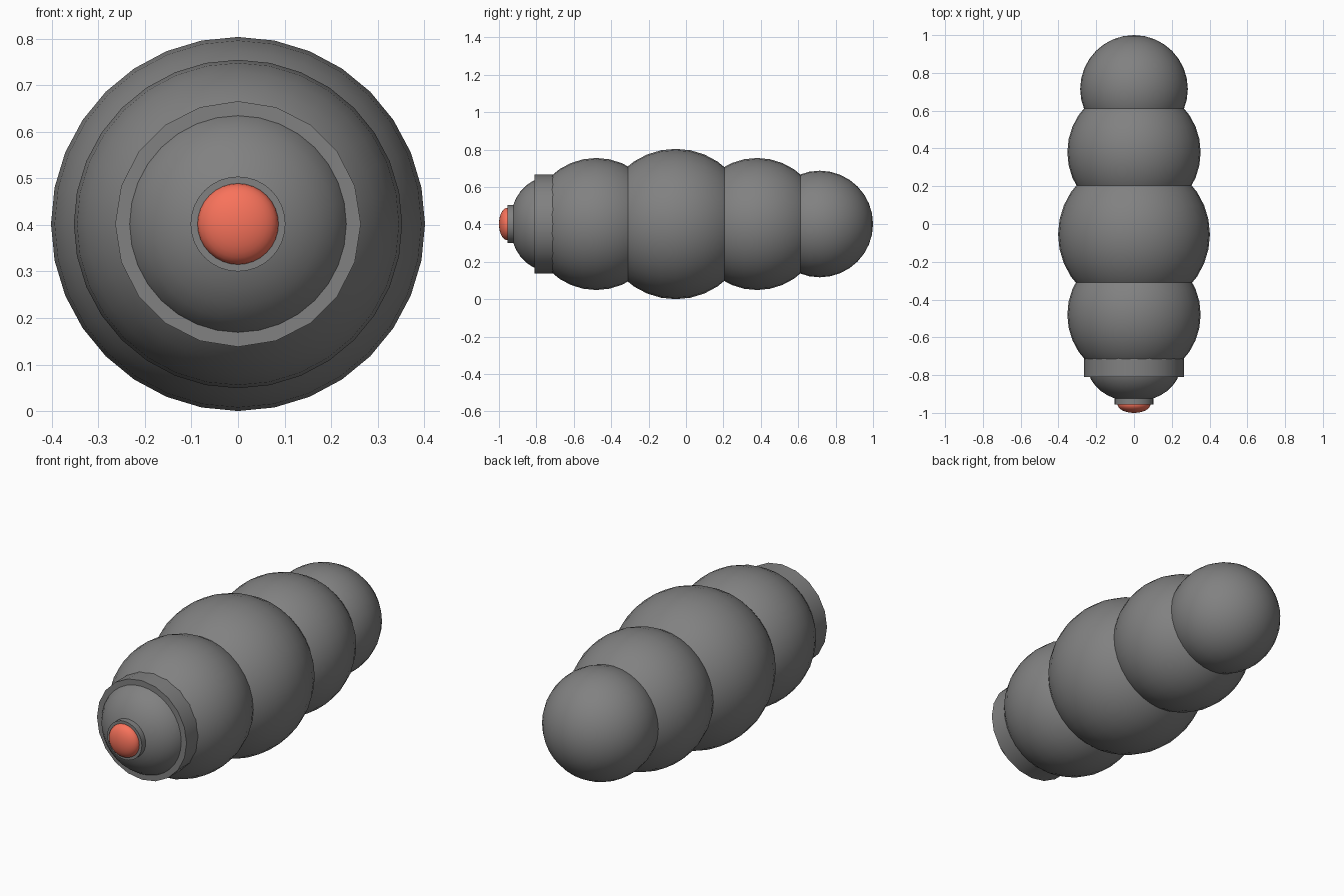
import bpy, math

if "Cube" in bpy.data.objects:
    bpy.data.objects.remove(bpy.data.objects["Cube"])

ZC = 0.402
ROT = (math.pi / 2, 0, 0)


def material(name, color):
    mat = bpy.data.materials.new(name)
    mat.diffuse_color = color
    mat.use_nodes = True
    mat.node_tree.nodes["Principled BSDF"].inputs["Base Color"].default_value = mat.diffuse_color
    return mat


GREY = material("dark_grey", (0.22, 0.22, 0.22, 1))
RED = material("tip_red", (0.94, 0.17, 0.105, 1))


def finish(name, mat):
    ob = bpy.context.object
    ob.name = name
    ob.data.materials.append(mat)
    bpy.ops.object.transform_apply(location=False, rotation=True, scale=True)
    bpy.ops.object.shade_smooth_by_angle(angle=math.radians(30))


def ball(name, y, r, depth=None, mat=GREY):
    bpy.ops.mesh.primitive_uv_sphere_add(segments=32, ring_count=16, radius=1,
                                         location=(0, y, ZC), rotation=ROT)
    # scale acts on local axes: local z is the body's length
    bpy.context.object.scale = (r, r, depth or r)
    finish(name, mat)


def disc(name, y0, y1, r, sides):
    bpy.ops.mesh.primitive_cylinder_add(vertices=sides, radius=r, depth=y1 - y0,
                                        location=(0, (y0 + y1) / 2, ZC), rotation=ROT)
    finish(name, GREY)


# Body segments, from the tail to the front
for name, y, r in [("tail_segment", 0.715, 0.285),
                   ("rear_segment", 0.38, 0.353),
                   ("middle_segment", -0.055, 0.402),
                   ("front_segment", -0.48, 0.353)]:
    ball(name, y, r)

# Slightly flattened head, inside its collar
ball("head", -0.75, 0.2465, 0.191)
disc("collar", -0.81, -0.70, 0.264, 20)

# Small socket and red flattened tip
disc("tip_socket", -0.955, -0.92, 0.102, 32)
ball("tip", -0.955, 0.087, 0.045, RED)
